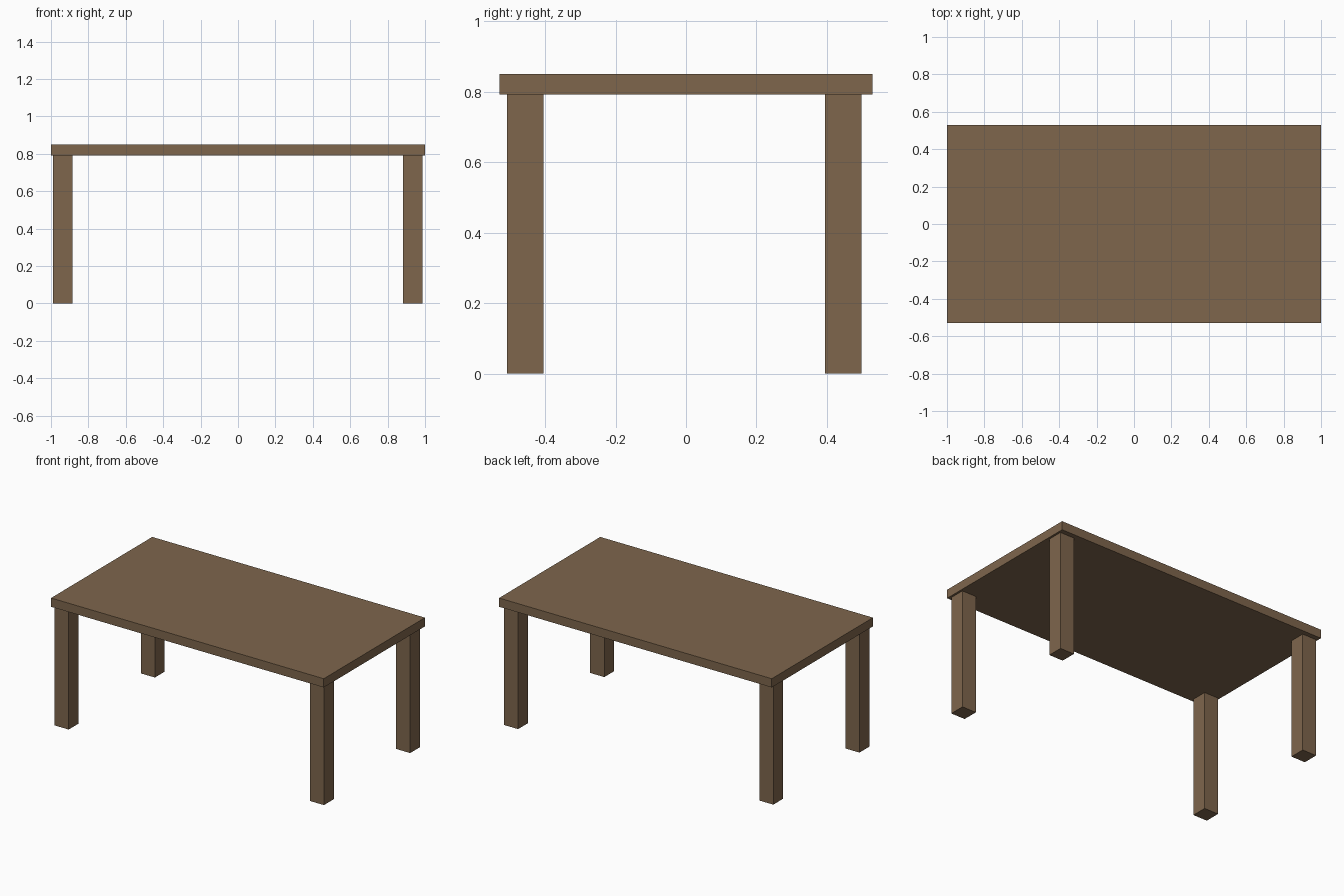
import bpy

if "Cube" in bpy.data.objects:
    bpy.data.objects.remove(bpy.data.objects["Cube"])

wood = bpy.data.materials.new("wood")
wood.diffuse_color = (0.21, 0.133, 0.073, 1)
wood.use_nodes = True
wood.node_tree.nodes["Principled BSDF"].inputs["Base Color"].default_value = wood.diffuse_color


def box(name, x, y, z):
    """Box from (min, max) ranges on each axis."""
    bpy.ops.mesh.primitive_cube_add(size=1, location=[sum(r) / 2 for r in (x, y, z)])
    ob = bpy.context.object
    ob.name = name
    ob.scale = [r[1] - r[0] for r in (x, y, z)]
    bpy.ops.object.transform_apply(location=False, rotation=False, scale=True)
    ob.data.materials.append(wood)
    return ob


UNDERSIDE = 0.792

# Table top
box("table_top", (-1, 1), (-0.53, 0.53), (UNDERSIDE, 0.85))

# Square legs, set slightly off centre towards the front
for side, x in (("left", (-0.989, -0.886)), ("right", (0.883, 0.986))):
    for end, y in (("front", (-0.508, -0.405)), ("back", (0.395, 0.498))):
        box(f"{end}_{side}_leg", x, y, (0, UNDERSIDE))
